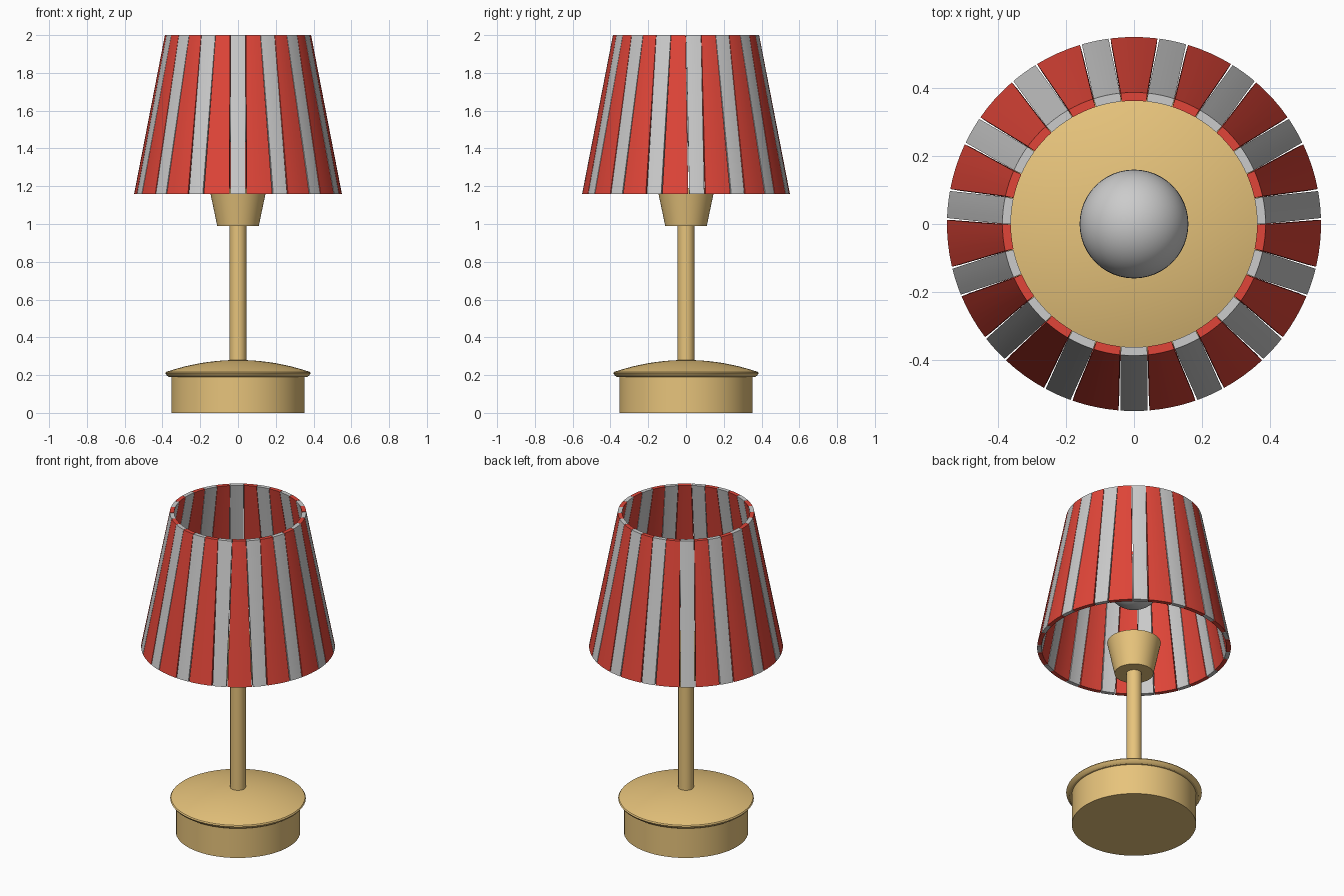
import bpy, bmesh
from math import sin, cos, pi, sqrt, radians

if "Cube" in bpy.data.objects:
    bpy.data.objects.remove(bpy.data.objects["Cube"])


def material(name, rgb):
    m = bpy.data.materials.new(name)
    m.diffuse_color = (*rgb, 1)
    m.use_nodes = True
    m.node_tree.nodes["Principled BSDF"].inputs["Base Color"].default_value = m.diffuse_color
    return m


red = material("red_fabric", (0.75, 0.06, 0.04))
tan = material("tan_wood", (0.80, 0.55, 0.20))


def make_object(name, bm, mat=None):
    bmesh.ops.recalc_face_normals(bm, faces=bm.faces)
    me = bpy.data.meshes.new(name)
    bm.to_mesh(me)
    bm.free()
    ob = bpy.data.objects.new(name, me)
    bpy.context.collection.objects.link(ob)
    if mat:
        me.materials.append(mat)
    bpy.ops.object.select_all(action='DESELECT')
    ob.select_set(True)
    bpy.context.view_layer.objects.active = ob
    bpy.ops.object.shade_smooth_by_angle(angle=radians(30))
    return ob


def lathe(name, profile, mat=None, steps=64):
    """Spin an (r, z) profile that starts and ends on the axis."""
    bm = bmesh.new()
    vs = [bm.verts.new((r, 0, z)) for r, z in profile]
    es = [bm.edges.new(p) for p in zip(vs, vs[1:])]
    bmesh.ops.spin(bm, geom=vs + es, cent=(0, 0, 0), axis=(0, 0, 1),
                   angle=2 * pi, steps=steps)
    bmesh.ops.remove_doubles(bm, verts=bm.verts, dist=1e-5)
    return make_object(name, bm, mat)


# Base drum, domed lid, stem and flared socket
lathe("base_drum", [(0, 0), (0.353, 0), (0.353, 0.2), (0, 0.2)], tan)
R = (0.38 ** 2 + 0.063 ** 2) / (2 * 0.063)
dome = [(r, 0.28 - R + sqrt(R * R - r * r))
        for r in (0.38 * (1 - i / 12) for i in range(13))]
lathe("base_lid", [(0, 0.19), (0.365, 0.19), (0.376, 0.197), (0.385, 0.21)] + dome, tan)
lathe("stem", [(0, 0.22), (0.044, 0.22), (0.044, 1.02), (0, 1.02)], tan, 32)
lathe("socket", [(0, 0.99), (0.11, 0.99), (0.152, 1.19), (0, 1.19)], tan)

# Round bulb
bm = bmesh.new()
bmesh.ops.create_uvsphere(bm, u_segments=48, v_segments=24, radius=0.16)
bmesh.ops.translate(bm, verts=bm.verts, vec=(0, 0, 1.59))
make_object("bulb", bm)

# Lampshade: 15 even-width grey strips alternating with tapering red panels
COUNT, STRIP, WALL = 15, 0.08, 0.025
PITCH = 2 * pi / COUNT
LEVELS = ((1.16, 0.55, 0.006), (2.0, 0.387, 0.002))   # z, outer radius, gap


def shade_panels(name, is_red, mat=None, cuts=4):
    bm = bmesh.new()
    for k in range(COUNT):
        centre = -pi / 2 + PITCH * (k + (0.5 if is_red else 0))
        rows = []
        for i in range(cuts + 1):
            t = 2 * i / cuts - 1
            row = []
            for (z, r, gap), inner in ((LEVELS[0], 0), (LEVELS[1], 0),
                                       (LEVELS[1], 1), (LEVELS[0], 1)):
                half = STRIP / 2 / r
                if is_red:
                    half = PITCH / 2 - half - gap / r
                a = centre + t * half
                rr = r - WALL * inner
                row.append(bm.verts.new((rr * cos(a), rr * sin(a), z)))
            rows.append(row)
        for p, q in zip(rows, rows[1:]):
            for j in range(4):
                bm.faces.new((p[j], q[j], q[(j + 1) % 4], p[(j + 1) % 4]))
        bm.faces.new(rows[0])
        bm.faces.new(rows[-1])
    make_object(name, bm, mat)


shade_panels("shade_grey_strips", False)
shade_panels("shade_red_panels", True, red)
